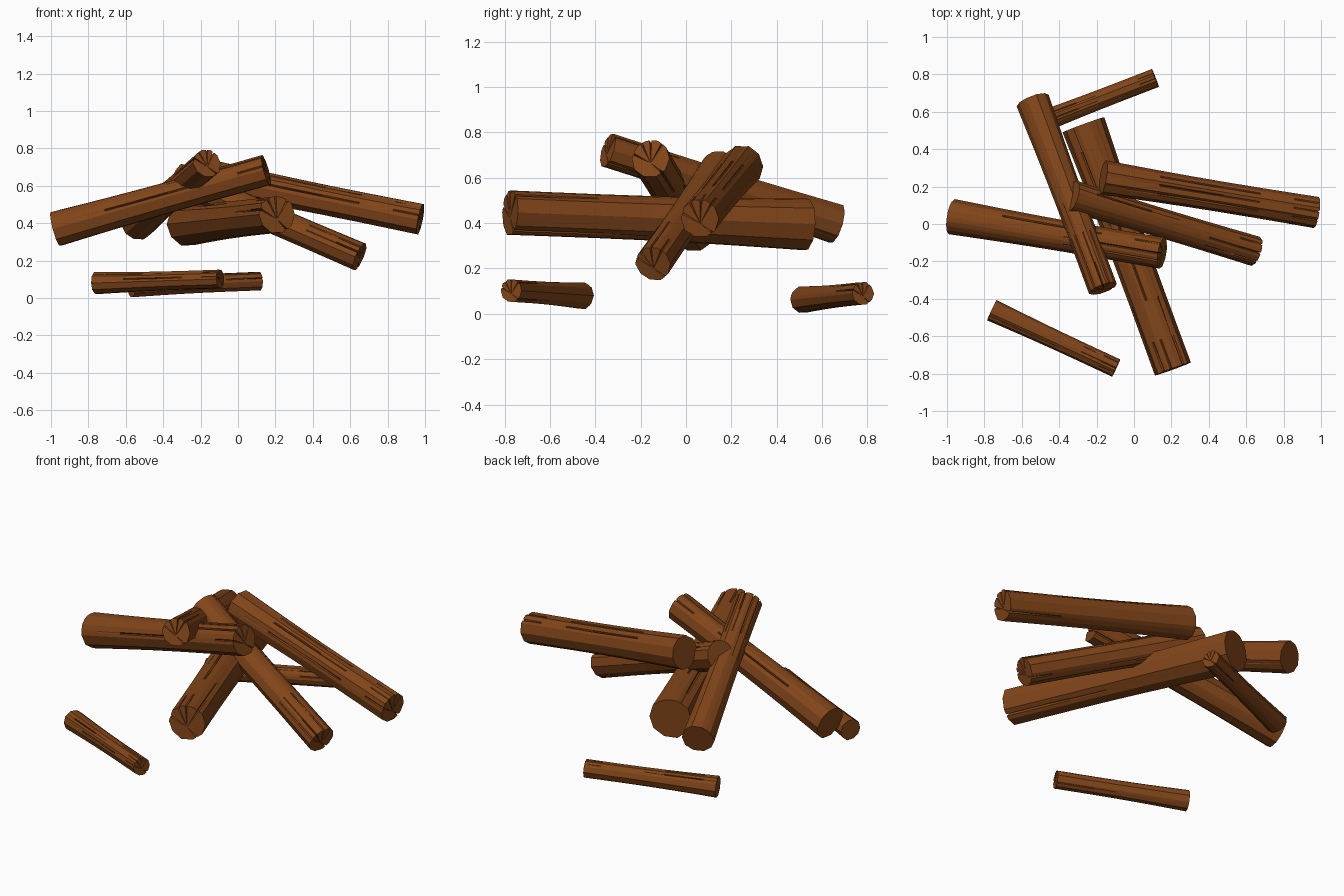
import bpy, bmesh, math, random
from mathutils import Vector

if "Cube" in bpy.data.objects:
    bpy.data.objects.remove(bpy.data.objects["Cube"])

random.seed(4)
SIDES = 10

wood = bpy.data.materials.new("brown_wood")
wood.diffuse_color = (0.22, 0.06, 0.01, 1)
wood.use_nodes = True
wood.node_tree.nodes["Principled BSDF"].inputs["Base Color"].default_value = wood.diffuse_color


def log(name, start, end, r0, r1, turn=0.0):
    """Faceted log with tapered bark splits; the start end has radial cracks."""
    a, b = Vector(start), Vector(end)
    axis = (b - a).normalized()
    side = axis.cross(Vector((0, 0, 1))).normalized()
    up = side.cross(axis)

    # Cross-section: main corners plus narrow V-shaped splits
    corners = []
    for i in range(SIDES):
        corners.append((math.tau * i / SIDES, random.uniform(0.97, 1.04)))
    profile = []                     # angle, radius factor, split range
    for i, (ang, k) in enumerate(corners):
        profile.append((ang, k, None))
        if i in (1, 2, 3, 4, 8):
            k2 = 0.97
            mid = ang + math.pi / SIDES + random.uniform(-0.1, 0.1)
            span = random.choice([(-0.2, 0.35), (-0.2, 0.2), (0.3, 0.8), (0.55, 0.95)])
            profile += [(mid - 0.06, k2, None), (mid, k2, span), (mid + 0.06, k2, None)]

    bm = bmesh.new()
    rings = []
    steps = [0, 0.12, 0.28, 0.45, 0.6, 0.75, 0.9, 1]
    for t in steps:
        waist = 1 - 0.07 * math.sin(math.pi * t)
        r = (r0 + (r1 - r0) * t) * waist
        ring = []
        for ang, k, span in profile:
            f, push = k, 0.0
            if span:
                mid, half = (span[0] + span[1]) / 2, (span[1] - span[0]) / 2
                f -= 0.2 * max(0, 1 - abs(t - mid) / half)
                if t == 0:
                    push, f = 0.1 * r0, min(f, 0.88)
            p = a.lerp(b, t) + axis * push
            p += (side * math.cos(ang + turn) + up * math.sin(ang + turn)) * r * f
            ring.append(bm.verts.new(p))
        rings.append(ring)
    n = len(profile)
    for lo, hi in zip(rings, rings[1:]):
        for i in range(n):
            j = (i + 1) % n
            bm.faces.new((lo[i], lo[j], hi[j], hi[i]))

    # Cracked end meets at an off-centre point; the other end is plain
    hub = bm.verts.new(a - up * r0 * 0.25)
    for i in range(n):
        bm.faces.new((rings[0][(i + 1) % n], rings[0][i], hub))
    bm.faces.new(rings[-1])
    bmesh.ops.recalc_face_normals(bm, faces=bm.faces)
    mesh = bpy.data.meshes.new(name)
    bm.to_mesh(mesh)
    bm.free()
    mesh.materials.append(wood)
    bpy.context.collection.objects.link(bpy.data.objects.new(name, mesh))


# Leaning logs
log("left_log", (0.15, -0.155, 0.685), (-0.975, 0.04, 0.37), 0.085, 0.096)
log("right_log", (0.975, 0.062, 0.42), (-0.165, 0.25, 0.65), 0.085, 0.093)
log("front_right_log", (0.65, -0.145, 0.22), (-0.33, 0.15, 0.64), 0.08, 0.085)
log("top_log", (-0.165, -0.345, 0.72), (-0.54, 0.66, 0.395), 0.078, 0.09)
log("large_log", (0.208, -0.775, 0.447), (-0.27, 0.53, 0.395), 0.1, 0.116)
# Small loose logs on the ground
log("front_small_log", (-0.095, -0.77, 0.102), (-0.76, -0.46, 0.08), 0.051, 0.06)
log("back_small_log", (0.115, 0.78, 0.09), (-0.57, 0.515, 0.062), 0.051, 0.06)
